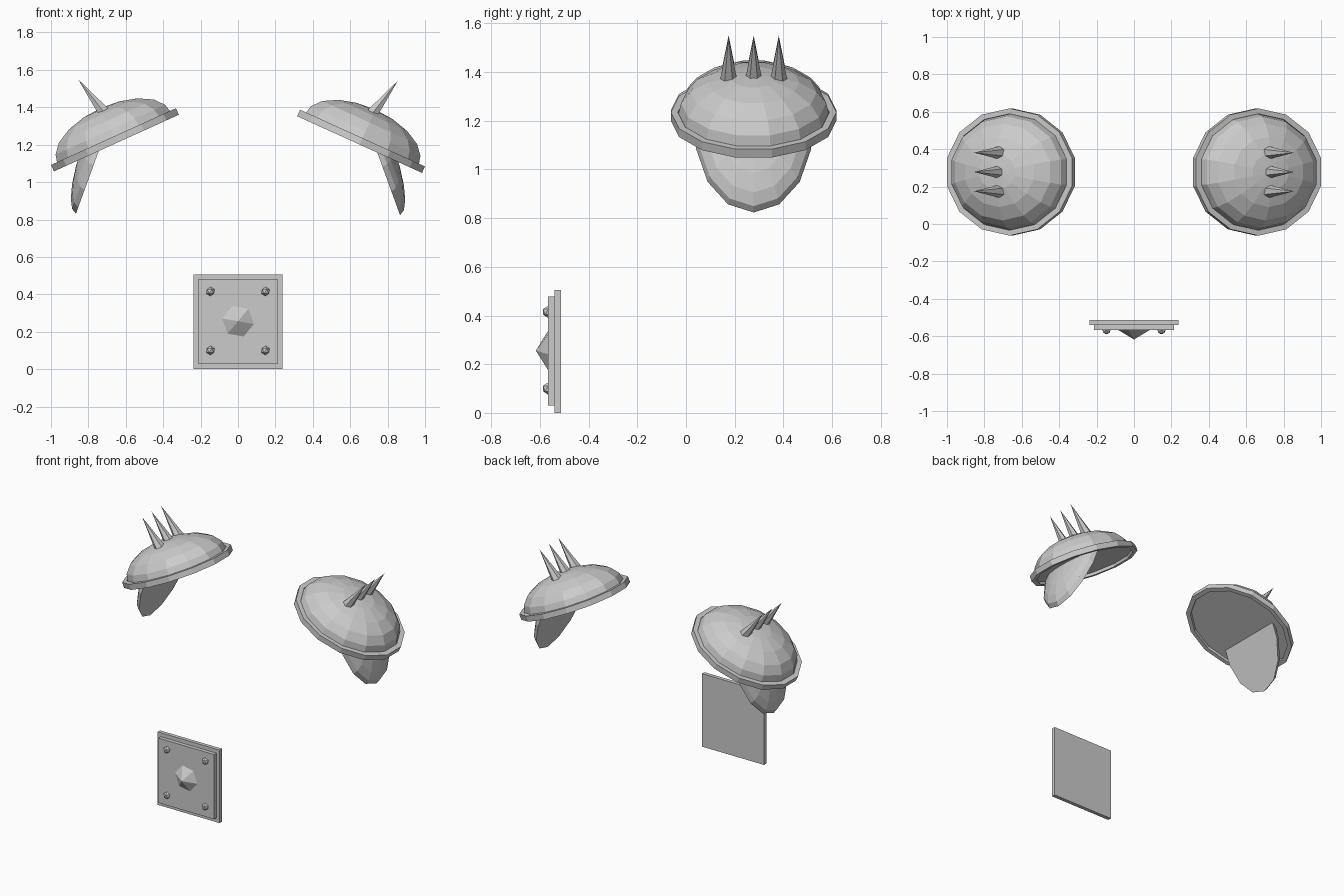
import bpy, bmesh
from math import pi, sin, cos, radians
from mathutils import Matrix, Vector

if "Cube" in bpy.data.objects:
    bpy.data.objects.remove(bpy.data.objects["Cube"])


def finish(bm, name, mat=Matrix()):
    bmesh.ops.recalc_face_normals(bm, faces=bm.faces)
    bm.transform(mat)
    me = bpy.data.meshes.new(name)
    bm.to_mesh(me)
    bm.free()
    ob = bpy.data.objects.new(name, me)
    bpy.context.collection.objects.link(ob)
    return ob


def lathe(profile, n, sx=1, sy=1, loop=False, turn=pi / 2):
    """Revolve (radius, height) points round z; radius 0 makes a tip, open ends are capped."""
    bm = bmesh.new()
    rings = []
    for r, z in profile:
        if r == 0:
            rings.append([bm.verts.new((0, 0, z))] * n)
        else:
            rings.append([bm.verts.new((sx * r * cos(turn + 2 * pi * i / n),
                                        sy * r * sin(turn + 2 * pi * i / n), z)) for i in range(n)])
    pairs = list(zip(rings, rings[1:]))
    if loop:
        pairs.append((rings[-1], rings[0]))
    for a, b in pairs:
        for i in range(n):
            j = (i + 1) % n
            bm.faces.new(list(dict.fromkeys((a[i], a[j], b[j], b[i]))))
    if not loop:
        bm.faces.new(rings[0])
    return bm


def place(loc, angle, axis='Y'):
    return Matrix.Translation(loc) @ Matrix.Rotation(angle, 4, axis)


def box(name, x, y0, y1, z0, z1):
    bm = bmesh.new()
    bmesh.ops.create_cube(bm, size=1)
    mat = Matrix.Translation((0, (y0 + y1) / 2, (z0 + z1) / 2)) @ Matrix.Diagonal((2 * x, y1 - y0, z1 - z0, 1))
    return finish(bm, name, mat)


YC, N = 0.278, 14
DOME = [(1, 0), (0.955, 0.06), (0.83, 0.11), (0.6, 0.152), (0.31, 0.178), (0, 0.186)]
RIM = [(1, -0.019), (1, 0.019), (0.915, 0.019), (0.915, -0.019)]

for side, s, zc in (("left", -1, 1.226), ("right", 1, 1.218)):
    dz = zc - 1.226
    # shoulder dome and its raised rim
    frame = place((s * 0.658, YC, zc), s * radians(24.4))
    finish(lathe(DOME, N, 0.345, 0.312), side + "_shoulder_dome", frame)
    finish(lathe(RIM, N, 0.376, 0.34, loop=True), side + "_shoulder_rim", frame)

    # row of three spikes
    for k in (-1, 0, 1):
        base = Vector((s * 0.715, YC + 0.103 * k, 1.371 + dz))
        finish(lathe([(0.036, 0), (0, 0.228)], 6), f"{side}_spike_{k + 2}", place(base, s * radians(38)))

    # upper arm plate: half of a flattened dome, hanging under the shoulder
    arc = [(cos(t * pi / 10), 0.092 * sin(t * pi / 10)) for t in range(5)] + [(0, 0.092)]
    bm = lathe(arc, N, 0.355, 0.242, turn=0)
    cut = bmesh.ops.bisect_plane(bm, geom=bm.verts[:] + bm.edges[:] + bm.faces[:],
                                 plane_co=(-s * 0.03, 0, 0), plane_no=(-s, 0, 0), clear_outer=True)
    bmesh.ops.holes_fill(bm, edges=[e for e in cut["geom_cut"] if isinstance(e, bmesh.types.BMEdge)])
    finish(bm, side + "_arm_plate", place((s * 0.745, YC, 1.165 + dz), s * radians(70)))

# square buckle plate with raised panel
box("buckle_back", 0.237, -0.54, -0.514, 0, 0.505)
box("buckle_panel", 0.213, -0.566, -0.54, 0.03, 0.478)

# faceted stud in the middle
finish(lathe([(0.09, 0), (0, 0.053)], 6, turn=radians(-10)), "buckle_stud",
       place((0, -0.564, 0.256), pi / 2, 'X'))

# corner rivets
for x in (-0.147, 0.147):
    for z in (0.1, 0.415):
        bm = bmesh.new()
        bmesh.ops.create_icosphere(bm, subdivisions=1, radius=0.025)
        finish(bm, "buckle_rivet", Matrix.Translation((x, -0.566, z)))
